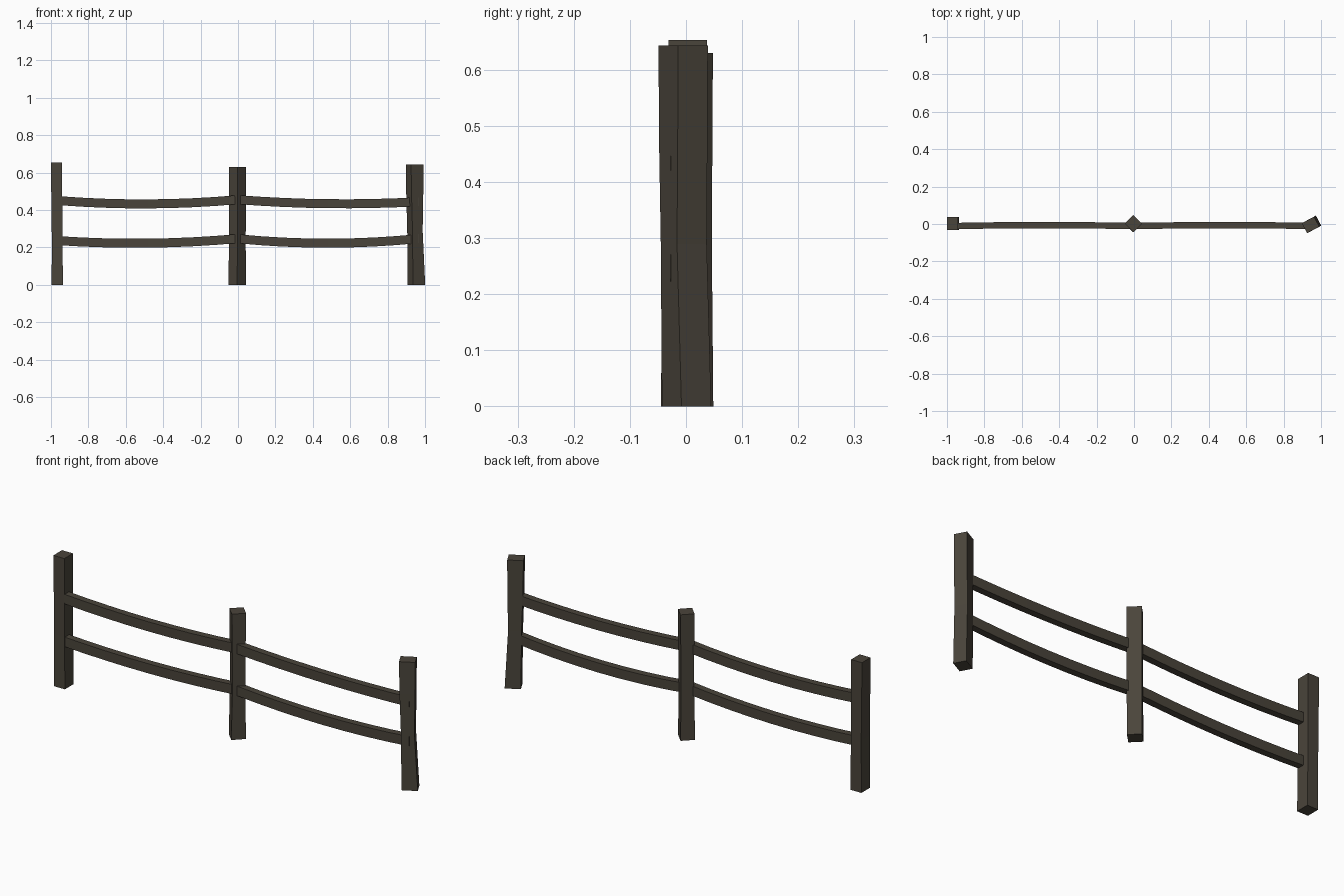
import bpy
from mathutils import Matrix, Vector

cube = bpy.data.objects.get("Cube")
if cube:
    bpy.data.objects.remove(cube, do_unlink=True)

wood = bpy.data.materials.new("dark_weathered_wood")
wood.use_nodes = True
colour = (0.068, 0.058, 0.043, 1)
wood.diffuse_color = colour
wood.node_tree.nodes["Principled BSDF"].inputs["Base Color"].default_value = colour


def loft(name, rings):
    """Closed flat-shaded beam through four-cornered rings."""
    verts = [p for ring in rings for p in ring]
    last = len(verts) - 4
    faces = [(3, 2, 1, 0), tuple(range(last, last + 4))]
    for r in range(len(rings) - 1):
        for i in range(4):
            a, b = 4 * r + i, 4 * r + (i + 1) % 4
            faces.append((a, b, b + 4, a + 4))
    mesh = bpy.data.meshes.new(name)
    mesh.from_pydata(verts, [], faces)
    mesh.materials.append(wood)
    obj = bpy.data.objects.new(name, mesh)
    bpy.context.collection.objects.link(obj)


CORNERS = ((-1, -1), (1, -1), (1, 1), (-1, 1))


def post(name, height, width, depth, angle, levels):
    """Hewn post; each level is height fraction, centre x, centre y, width scale."""
    turn = Matrix.Rotation(angle, 3, "Z")
    rings = []
    for t, cx, cy, s in levels:
        rings.append([turn @ Vector((sx * width * s / 2, sy * depth / 2, 0))
                      + Vector((cx, cy, t * height)) for sx, sy in CORNERS])
    loft(name, rings)


def rail(name, x0, x1, z0, z1, sag, steps=8):
    """Rail hanging in a shallow curve between two posts."""
    rings = []
    for k in range(steps + 1):
        t = k / steps
        bow = 4 * t * (1 - t)
        x = x0 + (x1 - x0) * t
        z = z0 + (z1 - z0) * t - sag * bow
        y = -0.011 + 0.005 * bow
        rings.append([(x, y + a * 0.017, z + b * 0.024) for a, b in CORNERS])
    loft(name, rings)


# Posts, each turned and worn differently
post("right_post", 0.653, 0.06, 0.068, 0,
     [(0, -0.966, 0.002, 1), (0.4, -0.967, 0.003, 0.95),
      (0.7, -0.969, 0.003, 0.97), (1, -0.97, 0.003, 1)])
post("middle_post", 0.63, 0.065, 0.065, 0.785,
     [(0, -0.005, 0.002, 1.03), (0.4, -0.003, 0.002, 0.93),
      (0.7, -0.003, 0.002, 0.95), (1, -0.003, 0.002, 1)])
post("left_post", 0.643, 0.074, 0.06, 0.49,
     [(0, 0.954, 0.001, 1), (0.45, 0.946, -0.004, 0.83),
      (0.75, 0.945, -0.005, 0.96), (1, 0.944, -0.005, 1)])

# Sagging rails in both bays
rail("right_upper_rail", -0.96, 0, 0.45, 0.455, 0.02)
rail("right_lower_rail", -0.96, 0, 0.236, 0.247, 0.019)
rail("left_upper_rail", 0, 0.967, 0.455, 0.444, 0.016)
rail("left_lower_rail", 0, 0.967, 0.246, 0.247, 0.024)
